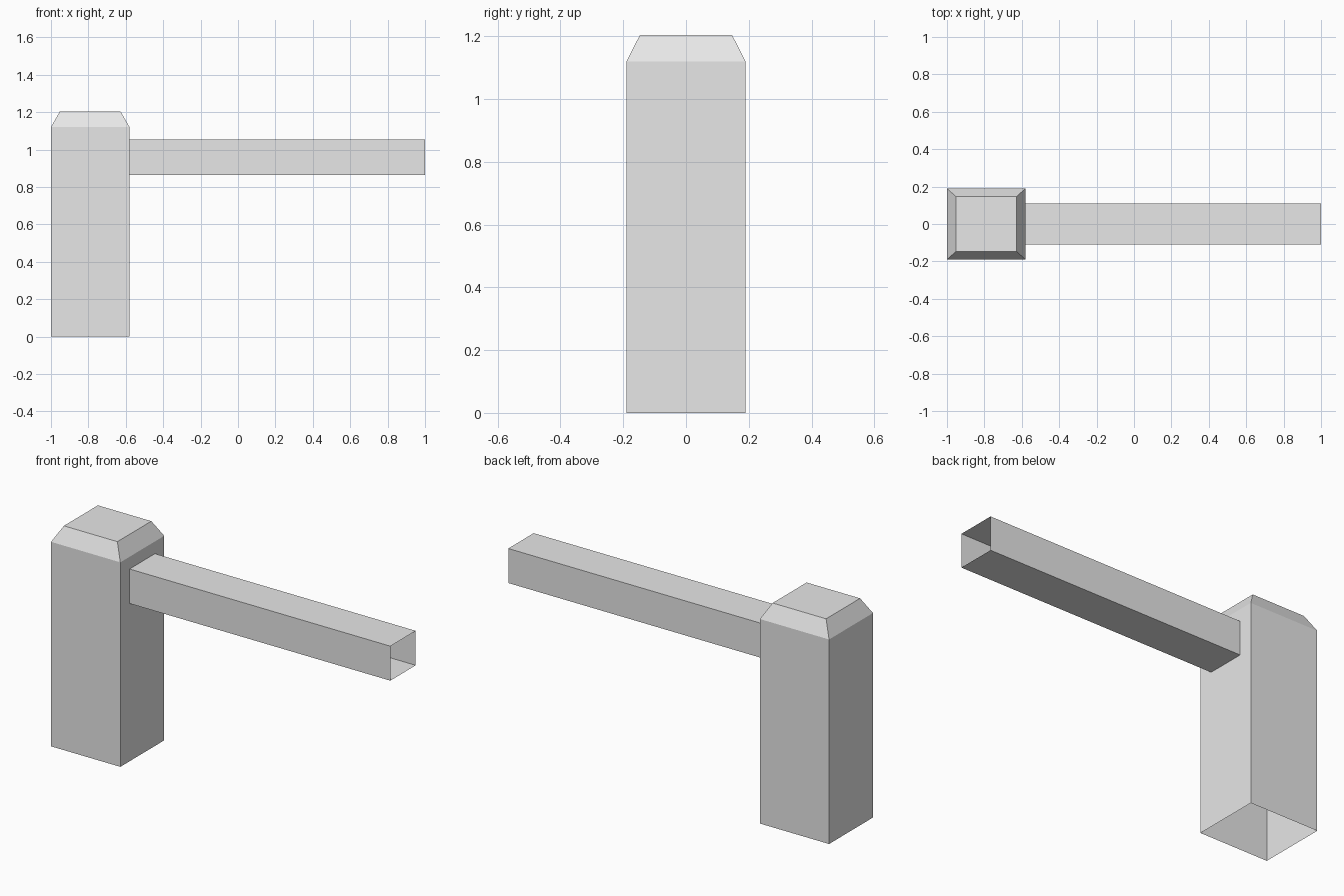
import bpy
import bmesh

cube = bpy.data.objects.get("Cube")
if cube:
    bpy.data.objects.remove(cube, do_unlink=True)

# One plain grey for everything
grey = bpy.data.materials.new("light_grey")
grey.use_nodes = True
colour = (0.8, 0.8, 0.8, 1)
grey.diffuse_color = colour
grey.node_tree.nodes["Principled BSDF"].inputs["Base Color"].default_value = colour


def rect_x(x, half_y, low, high):
    """Rectangle across the x axis."""
    return [(x, -half_y, low), (x, half_y, low), (x, half_y, high), (x, -half_y, high)]


def rect_z(z, half_x, half_y, centre):
    """Rectangle across the z axis."""
    return [(centre + sx * half_x, sy * half_y, z)
            for sx, sy in ((-1, -1), (1, -1), (1, 1), (-1, 1))]


def loft(name, sections, cap_end):
    """Thin shell through the rectangles, open at the start."""
    bm = bmesh.new()
    rings = [[bm.verts.new(p) for p in s] for s in sections]
    for a, b in zip(rings, rings[1:]):
        for i in range(4):
            j = (i + 1) % 4
            bm.faces.new((a[i], a[j], b[j], b[i]))
    if cap_end:
        bm.faces.new(rings[-1])
    mesh = bpy.data.meshes.new(name)
    bm.to_mesh(mesh)
    bm.free()
    mesh.materials.append(grey)
    obj = bpy.data.objects.new(name, mesh)
    bpy.context.collection.objects.link(obj)


# Upright post: hollow, open underneath, with a chamfered top
loft("post", [rect_z(0, 0.21, 0.19, -0.79),
              rect_z(1.12, 0.21, 0.19, -0.79),
              rect_z(1.204, 0.162, 0.147, -0.79)], True)

# Horizontal rail: hollow square tube, open at the far end
loft("rail", [rect_x(-0.58, 0.11, 0.864, 1.053),
              rect_x(1.0, 0.11, 0.864, 1.053)], False)
